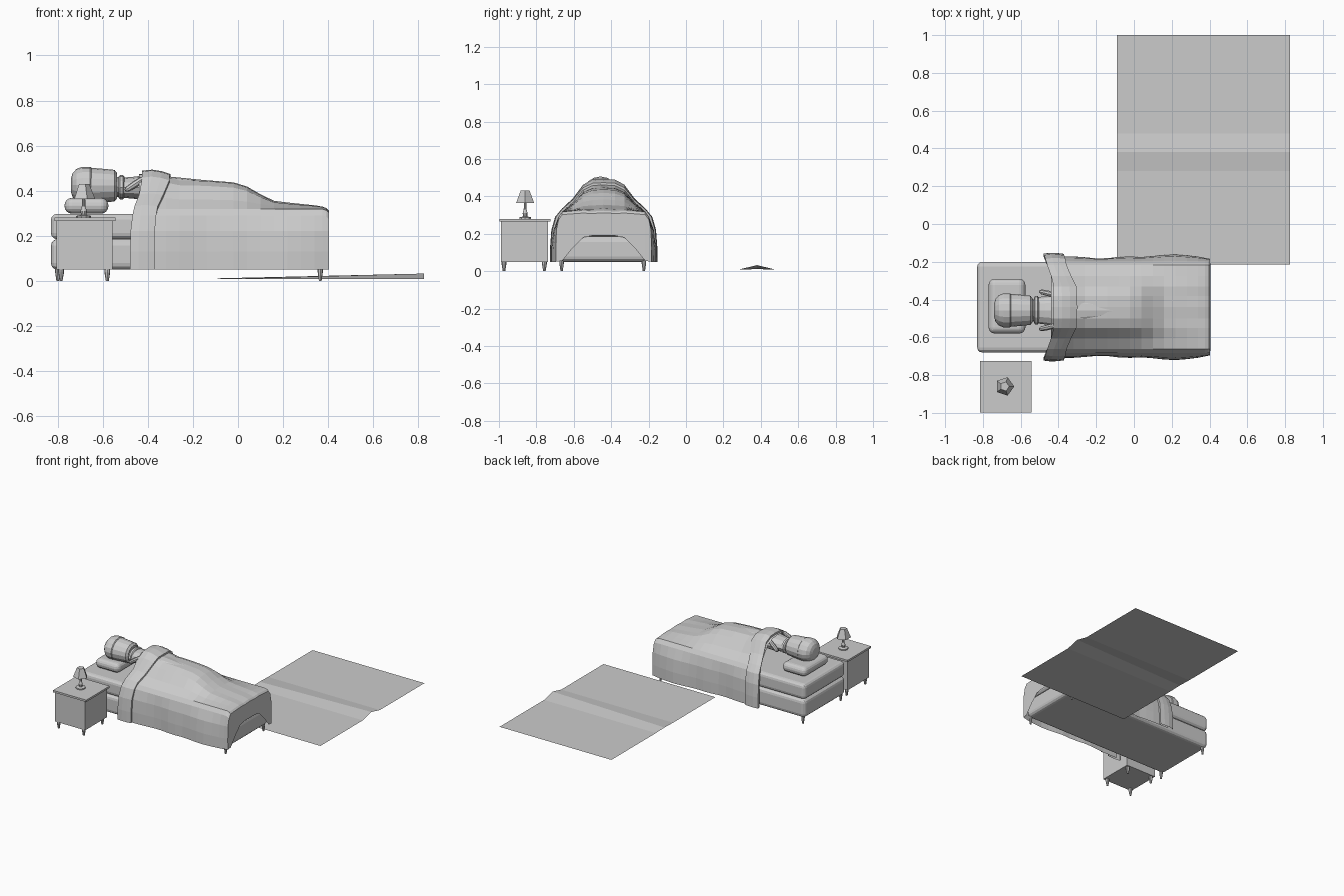
import bpy, bmesh, math
from mathutils import Vector, Matrix

if "Cube" in bpy.data.objects:
    bpy.data.objects.remove(bpy.data.objects["Cube"])

grey = bpy.data.materials.new("light grey")
grey.diffuse_color = (0.6, 0.6, 0.6, 1)
grey.use_nodes = True
grey.node_tree.nodes["Principled BSDF"].inputs["Base Color"].default_value = grey.diffuse_color
YC = -0.44  # bed centre line


def add(name, verts, faces):
    me = bpy.data.meshes.new(name)
    me.from_pydata(verts, [], faces)
    bm = bmesh.new()
    bm.from_mesh(me)
    bmesh.ops.remove_doubles(bm, verts=bm.verts, dist=1e-5)
    bmesh.ops.recalc_face_normals(bm, faces=bm.faces)
    bm.to_mesh(me)
    bm.free()
    me.materials.append(grey)
    ob = bpy.data.objects.new(name, me)
    bpy.context.collection.objects.link(ob)
    return ob


def box(name, lo, hi, bevel=0, segs=3):
    bm = bmesh.new()
    bmesh.ops.create_cube(bm, size=1)
    for v in bm.verts:
        v.co = [(lo[i] + hi[i]) / 2 + v.co[i] * (hi[i] - lo[i]) for i in range(3)]
    if bevel:
        bmesh.ops.bevel(bm, geom=bm.edges[:], offset=bevel, segments=segs,
                        profile=0.5, affect='EDGES')
    me = bpy.data.meshes.new(name)
    bm.to_mesh(me)
    bm.free()
    me.materials.append(grey)
    ob = bpy.data.objects.new(name, me)
    bpy.context.collection.objects.link(ob)
    return ob


def lathe(name, base, axis, profile, n=12, sx=1.0, sy=1.0):
    """Stack of (height, radius) rings along an axis, capped at both ends."""
    rot = Vector((0, 0, 1)).rotation_difference(Vector(axis)).to_matrix()
    verts = [Vector(base) + rot @ Vector((sx * r * math.cos(2 * math.pi * i / n),
                                          sy * r * math.sin(2 * math.pi * i / n), h))
             for h, r in profile for i in range(n)]
    m = len(profile)
    faces = [(k * n + i, k * n + (i + 1) % n, (k + 1) * n + (i + 1) % n, (k + 1) * n + i)
             for k in range(m - 1) for i in range(n)]
    faces += [tuple(range(n)), tuple(range((m - 1) * n, m * n))]
    return add(name, verts, faces)


def interp(table, x):
    if x <= table[0][0]:
        return table[0][1]
    for (a, b), (c, d) in zip(table, table[1:]):
        if x <= c:
            return b + (d - b) * (x - a) / (c - a)
    return table[-1][1]


def legs(name, xs, ys, h, r):
    for i, x in enumerate(xs):
        for j, y in enumerate(ys):
            lathe(f"{name}_{i}{j}", (x, y, 0), (0, 0, 1),
                  [(0, r * 0.5), (h * 0.7, r), (h, r)], 8)


# Rug with a wrinkle that grows towards one end
ys = [-0.215, 0.28, 0.38, 0.48, 1.0]
rug = [(x, y, z if y == 0.38 else 0.008) for x, z in ((-0.09, 0.011), (0.825, 0.032)) for y in ys]
add("rug", rug, [(i, i + 5, i + 6, i + 1) for i in range(4)])

# Bed base, mattress and feet
box("bed_base", (-0.83, -0.68, 0.05), (0.39, -0.20, 0.185), 0.028)
box("mattress", (-0.83, -0.68, 0.185), (0.39, -0.20, 0.297), 0.026)
legs("bed_leg", (-0.80, 0.365), (-0.665, -0.225), 0.06, 0.012)

# Pillow
box("pillow", (-0.77, -0.58, 0.298), (-0.575, -0.29, 0.368), 0.033, 4)

# Blanket: cross-sections draped over the sleeper
ridge = [(-0.47, 0.472), (-0.40, 0.478), (-0.33, 0.468), (-0.26, 0.45), (-0.15, 0.447),
         (0.0, 0.435), (0.03, 0.425), (0.07, 0.398), (0.16, 0.355), (0.24, 0.345),
         (0.36, 0.333), (0.39, 0.325), (0.403, 0.312)]
flare = [(-0.48, 0.27), (-0.30, 0.268), (-0.17, 0.255), (-0.05, 0.27), (0.05, 0.265),
         (0.20, 0.282), (0.32, 0.272), (0.403, 0.255)]


def half_section(x, out=0.0):
    t, w = interp(ridge, x), interp(flare, x)
    s = min(0.32, t - 0.008)
    return [(0, t + out), (0.06, t - 0.004 + out), (0.11, s + 0.8 * (t - s) + out),
            (0.165, s + 0.32 * (t - s) + out), (0.222, s - 0.002 + out),
            (0.242 + out, s - 0.03), (w * 0.6 + 0.1 + out, 0.22),
            (w * 0.9 + 0.026 + out, 0.13), (w + out, 0.05)]


def full(h):
    return [(-a, z) for a, z in h[:0:-1]] + h


xs = [-0.44 + 0.06 * i for i in range(14)] + [0.375, 0.392, 0.403]
xs = sorted(set(xs))
verts, faces = [], []
for x in xs:
    verts += [(x, YC + a, z) for a, z in full(half_section(x))]
n = 17
for k in range(len(xs) - 1):
    faces += [(k * n + i, k * n + i + 1, (k + 1) * n + i + 1, (k + 1) * n + i) for i in range(n - 1)]
# foot end hangs down to an arched hem
last = (len(xs) - 1) * n
hem0 = len(verts)
arch = [(0, 0.19), (0.06, 0.19), (0.11, 0.18), (0.165, 0.125), (0.222, 0.055)]
verts += [(0.404, YC + a, z) for a, z in full(arch)]
faces += [(last + 4 + i, last + 5 + i, hem0 + i + 1, hem0 + i) for i in range(8)]
faces.append(tuple(last + i for i in range(5)) + (hem0,))
faces.append(tuple(last + i for i in range(12, 17)) + (hem0 + 8,))
add("blanket", verts, faces)

# Turned-down blanket fold, leaning towards the head at its lower ends
head_edge = [(0, -0.425), (0.12, -0.425), (0.2, -0.45), (0.28, -0.485)]
foot_edge = [(0, -0.30), (0.11, -0.305), (0.2, -0.35), (0.28, -0.375)]
verts, faces = [], []
rows = [(0.0, 0.0), (0.0, 0.013), (0.35, 0.018), (0.7, 0.017), (1.0, 0.013), (1.0, 0.0)]
for f, out in rows:
    for j in range(n):
        a0 = abs(full(half_section(-0.4))[j][0])
        x = interp(head_edge, a0) * (1 - f) + interp(foot_edge, a0) * f
        a, z = full(half_section(x, out))[j]
        verts.append((x, YC + a, z))
for k in range(len(rows) - 1):
    faces += [(k * n + i, k * n + i + 1, (k + 1) * n + i + 1, (k + 1) * n + i) for i in range(n - 1)]
add("blanket_fold", verts, faces)

# Sleeper: head, hair cap, neck, collar, torso and hands
YH = -0.457
lathe("head", (-0.738, YH, 0.422), (1, 0, 0),
      [(0.0, 0.03), (0.008, 0.052), (0.025, 0.07), (0.05, 0.079), (0.09, 0.079),
       (0.15, 0.074), (0.19, 0.07), (0.202, 0.055)], 16, 1.0, 1.1)
lathe("hair", (-0.741, YH, 0.424), (1, 0, 0),
      [(0.0, 0.032), (0.008, 0.055), (0.025, 0.073), (0.05, 0.082), (0.085, 0.082),
       (0.09, 0.078)], 16, 1.0, 1.1)
lathe("neck", (-0.55, YH, 0.416), (1, 0, 0), [(0, 0.045), (0.03, 0.045)], 12, 1, 1.3)
lathe("collar", (-0.53, YH, 0.415), (1, 0, 0),
      [(0, 0.046), (0.006, 0.054), (0.02, 0.054), (0.026, 0.046)], 12, 1, 1.4)
lathe("torso", (-0.51, YH, 0.413), (1, 0, 0),
      [(0, 0.045), (0.04, 0.048), (0.08, 0.053), (0.2, 0.05), (0.4, 0.03)], 12, 1, 1.55)
for i, s in enumerate((-1, 1)):
    axis = Vector((0.09, s * -0.02, 0.06)).normalized()
    lathe(f"hand_{i}", (-0.50, YH + s * 0.10, 0.40), axis,
          [(0, 0.006), (0.012, 0.013), (0.05, 0.015), (0.09, 0.014), (0.105, 0.007)], 8)

# Bedside cabinet
box("cabinet_body", (-0.805, -0.99, 0.05), (-0.557, -0.737, 0.266))
box("cabinet_top", (-0.815, -0.998, 0.266), (-0.543, -0.724, 0.28))
legs("cabinet_leg", (-0.785, -0.58), (-0.973, -0.757), 0.055, 0.013)

# Lamp: turned stand and five-sided shade
LX, LY = -0.685, -0.86
lathe("lamp_stand", (LX, LY, 0.28), (0, 0, 1),
      [(0, 0.033), (0.008, 0.033), (0.012, 0.012), (0.03, 0.014), (0.05, 0.008),
       (0.12, 0.006)], 10)
lathe("lamp_shade", (LX, LY, 0.364), (0, 0, 1), [(0, 0.051), (0.066, 0.025)], 5)
